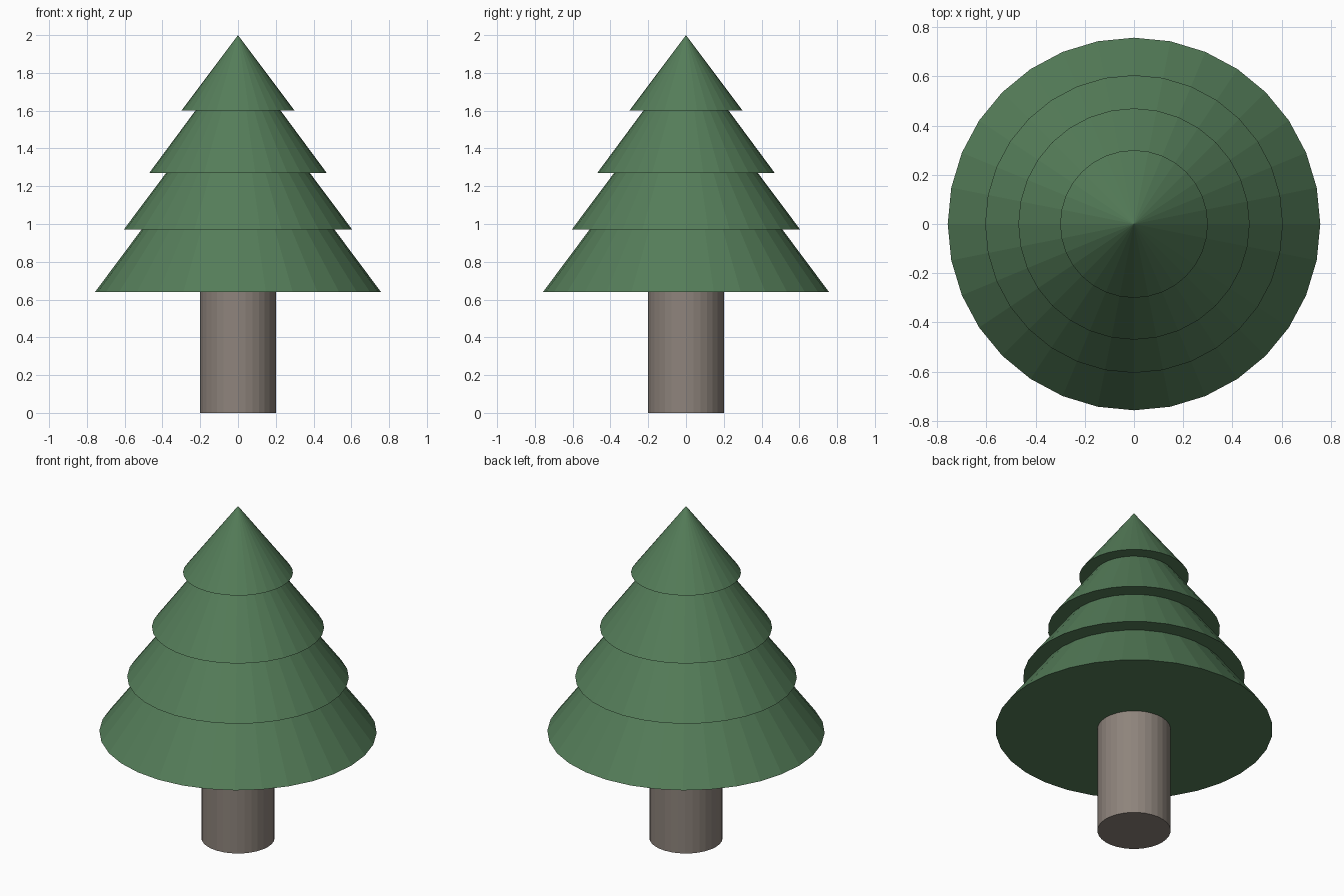
import bpy

if "Cube" in bpy.data.objects:
    bpy.data.objects.remove(bpy.data.objects["Cube"])

SIDES = 32


def material(name, rgb):
    m = bpy.data.materials.new(name)
    m.diffuse_color = (*rgb, 1.0)
    m.use_nodes = True
    m.node_tree.nodes["Principled BSDF"].inputs["Base Color"].default_value = m.diffuse_color
    return m


needles = material("needle_green", (0.09, 0.205, 0.10))
bark = material("bark_brown", (0.27, 0.23, 0.20))

# Trunk, its top tucked slightly into the lowest tier
TRUNK_TOP = 0.70
bpy.ops.mesh.primitive_cylinder_add(vertices=SIDES, radius=0.2, depth=TRUNK_TOP,
                                    location=(0, 0, TRUNK_TOP / 2))
trunk = bpy.context.object
trunk.name = "trunk"
trunk.data.materials.append(bark)

# Foliage: overlapping cones of equal slope (name, base height, base radius, apex height)
tiers = [
    ("foliage_bottom", 0.64, 0.757, 1.655),
    ("foliage_lower", 0.97, 0.605, 1.78),
    ("foliage_upper", 1.27, 0.47, 1.905),
    ("foliage_top", 1.60, 0.30, 2.00),
]
for name, base, radius, apex in tiers:
    bpy.ops.mesh.primitive_cone_add(vertices=SIDES, radius1=radius, radius2=0,
                                    depth=apex - base, location=(0, 0, (base + apex) / 2))
    tier = bpy.context.object
    tier.name = name
    tier.data.materials.append(needles)
